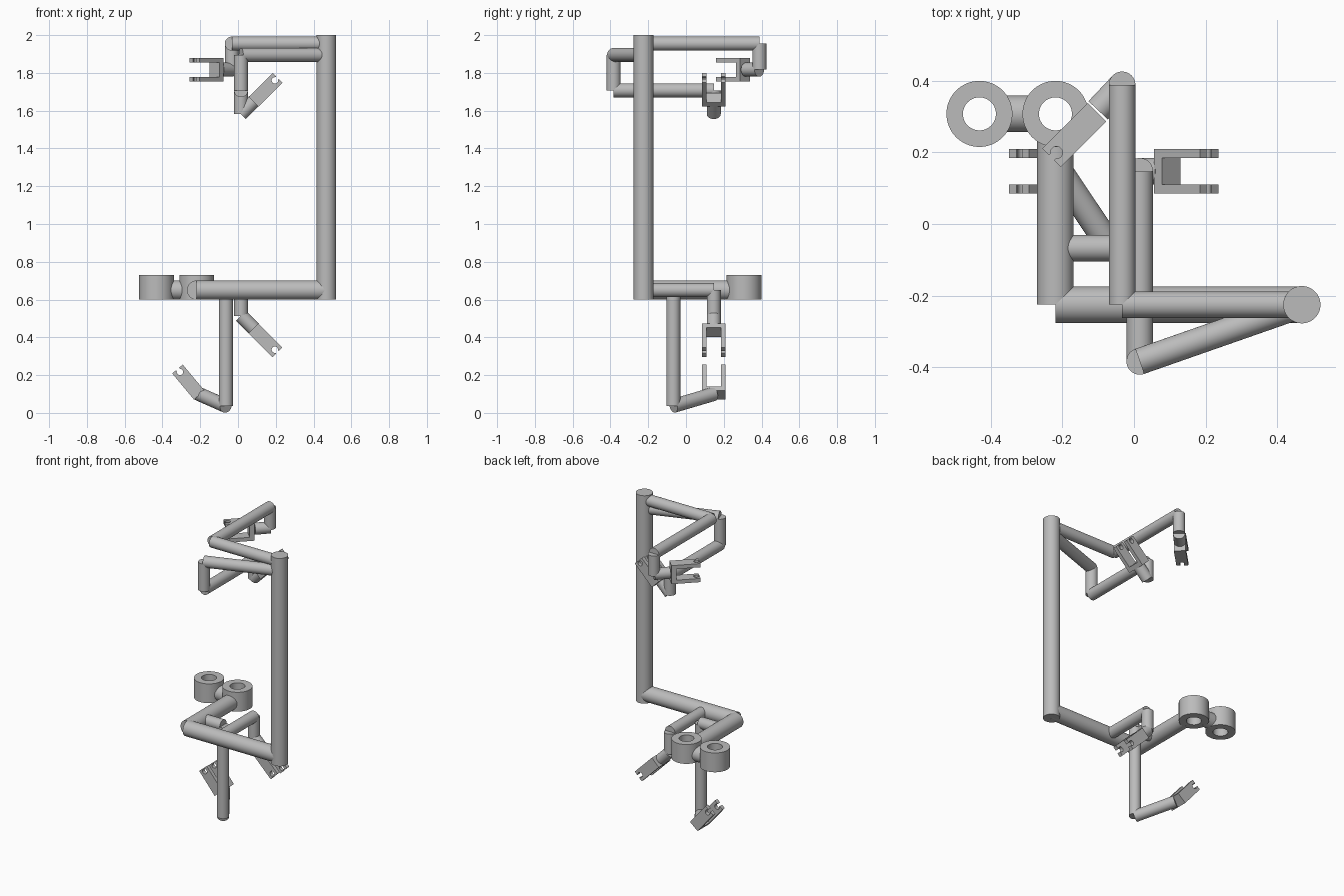
import bpy, bmesh, math
from mathutils import Vector, Matrix

default = bpy.data.objects.get("Cube")
if default:
    bpy.data.objects.remove(default)

grey = bpy.data.materials.new("plain_grey")
grey.use_nodes = True
grey.diffuse_color = (0.5, 0.5, 0.5, 1)
grey.node_tree.nodes["Principled BSDF"].inputs["Base Color"].default_value = (0.5, 0.5, 0.5, 1)


def finish(name, bm, smooth=True):
    bmesh.ops.recalc_face_normals(bm, faces=bm.faces)
    mesh = bpy.data.meshes.new(name)
    bm.to_mesh(mesh)
    bm.free()
    mesh.materials.append(grey)
    obj = bpy.data.objects.new(name, mesh)
    bpy.context.collection.objects.link(obj)
    if smooth:
        bpy.ops.object.select_all(action="DESELECT")
        obj.select_set(True)
        bpy.context.view_layer.objects.active = obj
        bpy.ops.object.shade_smooth_by_angle(angle=math.radians(35))
    return obj


def tube(name, start, end, radius):
    """Flat-ended round bar between two points."""
    a, b = Vector(start), Vector(end)
    axis = b - a
    turn = axis.to_track_quat("Z", "Y").to_matrix().to_4x4()
    bm = bmesh.new()
    bmesh.ops.create_cone(bm, cap_ends=True, segments=48, radius1=radius, radius2=radius,
                          depth=axis.length, matrix=Matrix.Translation((a + b) / 2) @ turn)
    return finish(name, bm)


def run(name, points, radius):
    """Chain of bars through the points."""
    for i, (a, b) in enumerate(zip(points, points[1:])):
        tube(f"{name}_{i + 1}", a, b, radius)


def ring(name, centre, outer, inner, height):
    """Hollow cup holder spun from a rectangular section."""
    bm = bmesh.new()
    section = [(inner, 0), (outer, 0), (outer, height), (inner, height)]
    verts = [bm.verts.new((r, 0, z)) for r, z in section]
    edges = [bm.edges.new((verts[i], verts[(i + 1) % 4])) for i in range(4)]
    bmesh.ops.spin(bm, geom=verts + edges, cent=(0, 0, 0), axis=(0, 0, 1),
                   angle=math.tau, steps=64)
    bmesh.ops.remove_doubles(bm, verts=bm.verts, dist=1e-4)
    bmesh.ops.translate(bm, verts=bm.verts, vec=centre)
    return finish(name, bm)


LENGTH, WIDTH, SPAN, PRONG, BASE = 0.18, 0.073, 0.125, 0.025, 0.03


def clip(name, base, forward, across):
    """U-shaped clip: a base block and two prongs with keyhole notches."""
    f, w = Vector(forward).normalized(), Vector(across)
    s = f.cross(w)
    frame = Matrix((f, s, w)).transposed().to_4x4()
    frame.translation = base
    bm = bmesh.new()
    bmesh.ops.create_cube(bm, size=1, matrix=Matrix.Translation((BASE / 2, 0, 0))
                          @ Matrix.Diagonal((BASE, WIDTH, SPAN - PRONG, 1)))
    # keyhole outline of one prong
    hole, gap, centre = 0.017, 0.01, LENGTH - 0.02
    opening = math.asin(gap / hole)
    outline = [(0, -WIDTH / 2), (LENGTH, -WIDTH / 2), (LENGTH, -gap)]
    steps = 16
    for i in range(steps + 1):
        t = -opening - (math.tau - 2 * opening) * i / steps
        outline.append((centre + hole * math.cos(t), hole * math.sin(t)))
    outline += [(LENGTH, gap), (LENGTH, WIDTH / 2), (0, WIDTH / 2)]
    for z in (-SPAN / 2, SPAN / 2 - PRONG):
        face = bm.faces.new([bm.verts.new((x, y, z)) for x, y in outline])
        out = bmesh.ops.extrude_face_region(bm, geom=[face], use_keep_orig=True)
        bmesh.ops.translate(bm, vec=(0, 0, PRONG),
                            verts=[v for v in out["geom"] if isinstance(v, bmesh.types.BMVert)])
    bm.transform(frame)
    return finish(name, bm)


THICK, THIN = 0.051, 0.037
POST_X, POST_Y = 0.468, -0.225
ARM_X, BEAM_Z, RING_Y = -0.219, 0.65, 0.307

# main post, lower beam and arm
tube("main_post", (POST_X, POST_Y, 0.6), (POST_X, POST_Y, 2), THICK + 0.001)
tube("lower_beam", (POST_X, POST_Y, BEAM_Z), (ARM_X, POST_Y, BEAM_Z), THICK)
tube("lower_arm", (ARM_X, POST_Y, BEAM_Z), (ARM_X, RING_Y - 0.075, BEAM_Z), THICK)

# pair of cup rings with a connector
for label, x in (("inner", ARM_X), ("outer", -0.431)):
    ring(f"{label}_cup_ring", (x, RING_Y, 0.6), 0.092, 0.046, 0.13)
tube("ring_connector", (-0.36, RING_Y, BEAM_Z), (-0.29, RING_Y, BEAM_Z), THICK)

# top bracket, ending in a level clip
tops = [(POST_X, POST_Y, 1.955), (-0.033, POST_Y, 1.955), (-0.033, 0.388, 1.955),
        (-0.033, 0.388, 1.817), (-0.1, 0.317, 1.817)]
run("top_bracket", tops, THIN)
clip("top_clip", (-0.103, 0.312, 1.817), (-1, -1, 0), (0, 0, 1))

# second bracket, ending in a clip tilted upward
SIDE_X, SIDE_Y = 0.016, 0.147
seconds = [(POST_X, POST_Y, 1.895), (SIDE_X, -0.383, 1.895), (SIDE_X, -0.383, 1.708),
           (SIDE_X, SIDE_Y, 1.708), (SIDE_X, SIDE_Y, 1.582), (0.085, SIDE_Y, 1.651)]
run("second_bracket", seconds, THIN)
clip("second_clip", (0.082, SIDE_Y, 1.647), (1, 0, 1), (0, 1, 0))

# hanging bracket, ending in a clip tilted downward
hanging = [(SIDE_X, POST_Y, BEAM_Z), (SIDE_X, SIDE_Y, BEAM_Z),
           (SIDE_X, SIDE_Y, 0.514), (0.085, SIDE_Y, 0.445)]
run("hanging_bracket", hanging, THIN)
clip("hanging_clip", (0.082, SIDE_Y, 0.448), (1, 0, -1), (0, 1, 0))

# long drop bracket, ending in a clip near the ground
drops = [(ARM_X, -0.067, BEAM_Z), (-0.064, -0.067, BEAM_Z), (-0.064, -0.067, 0.037),
         (-0.207, SIDE_Y, 0.1)]
run("drop_bracket", drops, THIN)
clip("drop_clip", (-0.205, SIDE_Y, 0.094), (-0.64, 0, 0.766), (0, 1, 0))
